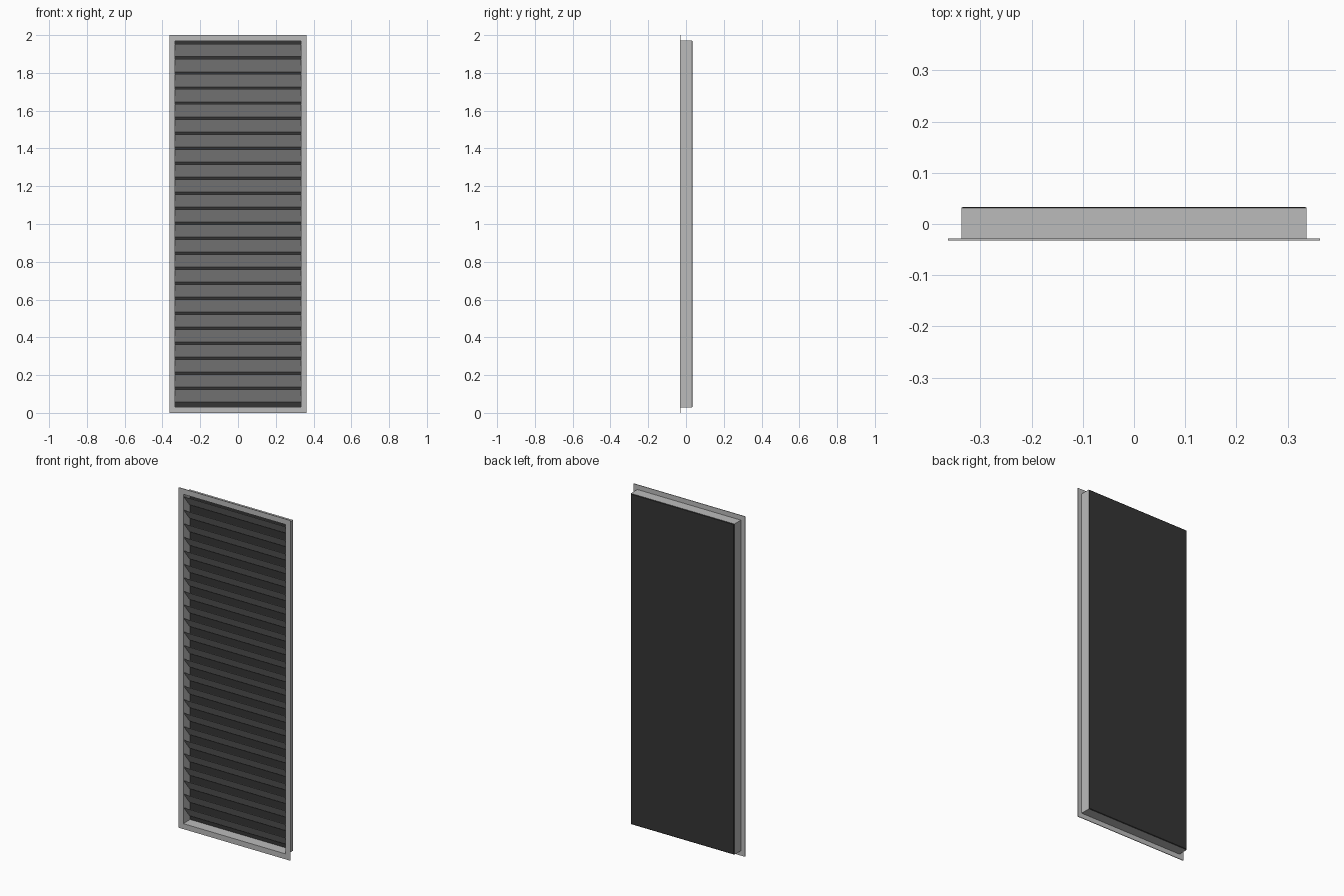
import bpy
import bmesh

default = bpy.data.objects.get("Cube")
if default:
    bpy.data.objects.remove(default, do_unlink=True)


def material(name, grey):
    mat = bpy.data.materials.new(name)
    mat.use_nodes = True
    colour = (grey, grey, grey, 1)
    mat.diffuse_color = colour
    mat.node_tree.nodes["Principled BSDF"].inputs["Base Color"].default_value = colour
    return mat


METAL = material("light grey metal", 0.5)
DARK = material("dark backing", 0.035)

MID_Z = 1.0
FRONT, FLANGE_BACK, WALL_BACK, BACK = -0.0325, -0.0285, 0.031, 0.0335


def finish(name, bm, mat):
    bmesh.ops.recalc_face_normals(bm, faces=bm.faces)
    mesh = bpy.data.meshes.new(name)
    bm.to_mesh(mesh)
    bm.free()
    mesh.materials.append(mat)
    obj = bpy.data.objects.new(name, mesh)
    bpy.context.collection.objects.link(obj)
    return obj


def rectangle(bm, half_x, half_z, y):
    return [bm.verts.new((sx * half_x, y, MID_Z + sz * half_z))
            for sx, sz in ((-1, -1), (1, -1), (1, 1), (-1, 1))]


def bridge(bm, a, b):
    for i in range(4):
        j = (i + 1) % 4
        bm.faces.new((a[i], a[j], b[j], b[i]))


# Frame: front flange and duct walls as one closed rectangular profile
bm = bmesh.new()
profile = [(0.363, 1.0, FRONT), (0.363, 1.0, FLANGE_BACK),
           (0.337, 0.972, FLANGE_BACK), (0.337, 0.972, WALL_BACK),
           (0.333, 0.968, WALL_BACK), (0.333, 0.968, FRONT)]
rings = [rectangle(bm, *p) for p in profile]
for i, ring in enumerate(rings):
    bridge(bm, ring, rings[(i + 1) % len(rings)])
finish("vent_frame", bm, METAL)

# Backing panel with a slightly chamfered rear edge
bm = bmesh.new()
inner = rectangle(bm, 0.337, 0.972, WALL_BACK)
outer = rectangle(bm, 0.334, 0.969, BACK)
bridge(bm, inner, outer)
bm.faces.new(inner)
bm.faces.new(outer)
finish("back_panel", bm, DARK)

# Slat: thin blade sloping down from front to back, repeated up the frame
bm = bmesh.new()
section = [(-0.028, 0.1235), (-0.0255, 0.1235), (0.027, 0.057), (0.0245, 0.057)]
ends = [[bm.verts.new((x, y, z)) for y, z in section] for x in (-0.333, 0.333)]
bridge(bm, *ends)
for end in ends:
    bm.faces.new(end)
slats = finish("louver_slats", bm, METAL)
array = slats.modifiers.new("repeat", "ARRAY")
array.count = 24
array.use_relative_offset = False
array.use_constant_offset = True
array.constant_offset_displace = (0, 0, 0.0795)
